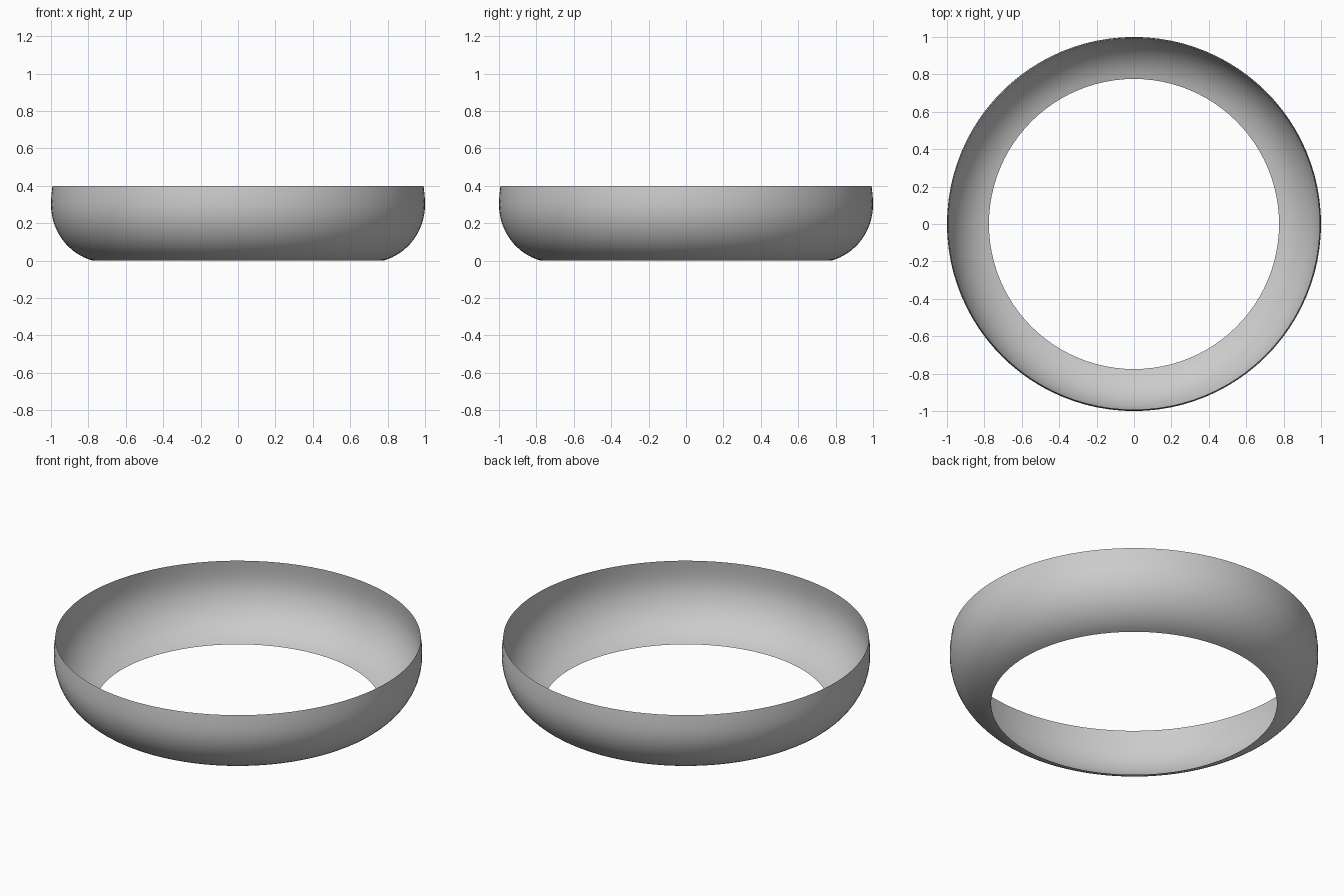
import bpy, bmesh, math

if "Cube" in bpy.data.objects:
    bpy.data.objects.remove(bpy.data.objects["Cube"])

SEGMENTS = 96
CENTRE_R, CENTRE_Z = 0.70, 0.30   # centre of the rounded wall section


def wall_profile(steps=16):
    """Rounded lower wall up to the widest point, then a slight inward lean."""
    a0 = -math.asin(CENTRE_Z / 0.31)
    pts = []
    for i in range(steps + 1):
        a = a0 * (1 - i / steps)
        pts.append((CENTRE_R + 0.30 * math.cos(a), CENTRE_Z + 0.31 * math.sin(a)))
    return pts + [(0.998, 0.35), (0.992, 0.40)]


# Open thin ring, profile spun around z
bm = bmesh.new()
verts = [bm.verts.new((r, 0, z)) for r, z in wall_profile()]
edges = [bm.edges.new(pair) for pair in zip(verts, verts[1:])]
bmesh.ops.spin(bm, geom=verts + edges, cent=(0, 0, 0), axis=(0, 0, 1),
               angle=2 * math.pi, steps=SEGMENTS, use_merge=True)
bmesh.ops.remove_doubles(bm, verts=bm.verts, dist=1e-4)
bmesh.ops.recalc_face_normals(bm, faces=bm.faces)

# Make the normals point outward
bm.faces.ensure_lookup_table()
f = bm.faces[0]
c = f.calc_center_median()
if f.normal.x * c.x + f.normal.y * c.y < 0:
    bmesh.ops.reverse_faces(bm, faces=bm.faces)
for f in bm.faces:
    f.smooth = True

mesh = bpy.data.meshes.new("rounded_ring")
bm.to_mesh(mesh)
bm.free()
ring = bpy.data.objects.new("rounded_ring", mesh)
bpy.context.collection.objects.link(ring)
